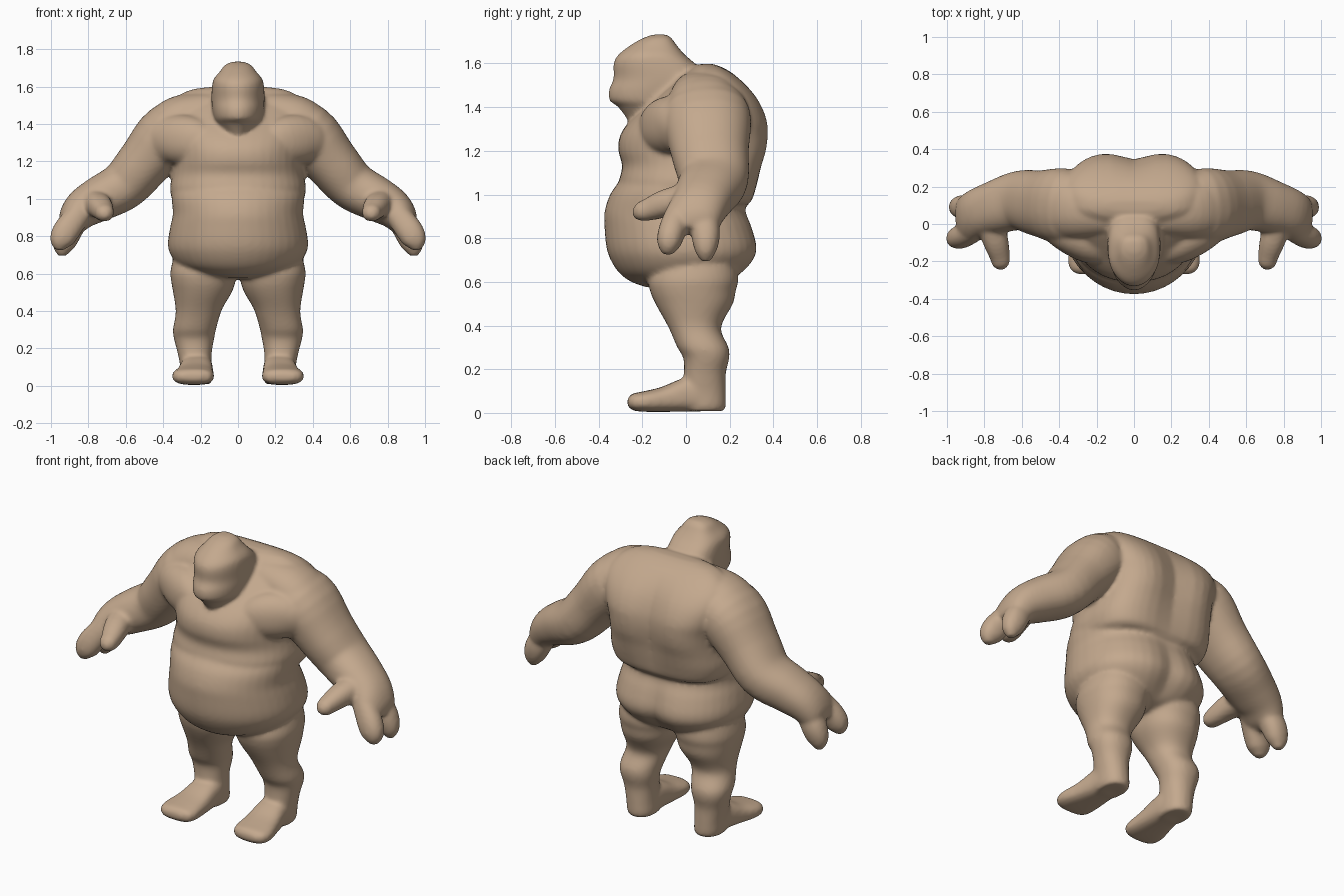
import bpy, bmesh, math
from mathutils import Vector

SEG = 40
bm = bmesh.new()


def smooth_rows(rows, steps=4):
    """Catmull-Rom interpolation through the given section rows."""
    out = []
    n = len(rows)
    for i in range(n - 1):
        p = [rows[max(0, min(n - 1, i + k))] for k in (-1, 0, 1, 2)]
        for s in range(steps):
            t = s / steps
            out.append([0.5 * (2 * b + (c - a) * t + (2 * a - 5 * b + 4 * c - d) * t * t
                               + (3 * b - a - 3 * c + d) * t ** 3)
                        for a, b, c, d in zip(*p)])
    out.append(list(rows[-1]))
    return out


def skin(rings):
    """Close a stack of rings into a solid part."""
    vs = [[bm.verts.new(co) for co in r] for r in rings]
    faces = [bm.faces.new((a[k], a[(k + 1) % SEG], b[(k + 1) % SEG], b[k]))
             for a, b in zip(vs, vs[1:]) for k in range(SEG)]
    faces += [bm.faces.new(vs[0]), bm.faces.new(vs[-1])]
    bmesh.ops.recalc_face_normals(bm, faces=faces)


def power(v, n):
    return math.copysign(abs(v) ** (2 / n), v)


def column(rows, front=2.2, back=2.2, side=1, groove_width=0.07):
    """Upright part; rows are (x, z, y front, y back, half width, back groove)."""
    rings = []
    for x, z, yf, yb, w, g in smooth_rows(rows):
        ring = []
        for k in range(SEG):
            a = 2 * math.pi * k / SEG
            c, s = math.cos(a), math.sin(a)
            n = back if s > 0 else front
            px = w * power(c, n)
            py = (yf + yb) / 2 + (yb - yf) / 2 * power(s, n)
            if s > 0:
                py -= g * math.exp(-(px / groove_width) ** 2)
            ring.append((side * (x + px), py, z))
        rings.append(ring)
    skin(rings)


def tube(rows, ref, n=2.2, side=1):
    """Part along a path; rows are (x, y, z, radius across, radius along ref)."""
    rows = smooth_rows(rows)
    pts = [Vector(r[:3]) for r in rows]
    rings = []
    for i, r in enumerate(rows):
        t = (pts[min(i + 1, len(pts) - 1)] - pts[max(i - 1, 0)]).normalized()
        v = Vector(ref)
        v = (v - t * v.dot(t)).normalized()
        u = t.cross(v)
        ring = []
        for k in range(SEG):
            a = 2 * math.pi * k / SEG
            p = pts[i] + u * r[3] * power(math.cos(a), n) + v * r[4] * power(math.sin(a), n)
            ring.append((side * p.x, p.y, p.z))
        rings.append(ring)
    skin(rings)


# Hips and overhanging belly
column([(0, 0.575, -0.18, 0.12, 0.10, 0), (0, 0.60, -0.25, 0.20, 0.22, 0.01),
        (0, 0.64, -0.305, 0.265, 0.31, 0.03), (0, 0.70, -0.345, 0.32, 0.36, 0.035),
        (0, 0.76, -0.365, 0.335, 0.375, 0.03), (0, 0.85, -0.373, 0.31, 0.362, 0.02),
        (0, 0.92, -0.373, 0.28, 0.348, 0.01), (0, 1.00, -0.348, 0.265, 0.355, 0),
        (0, 1.06, -0.307, 0.25, 0.35, 0), (0, 1.12, -0.28, 0.22, 0.32, 0)], 2.0, 2.4)

# Chest and heavy back, with a ledge over the hips
column([(0, 0.955, -0.22, 0.285, 0.31, 0), (0, 0.98, -0.28, 0.31, 0.345, 0.01),
        (0, 1.05, -0.307, 0.333, 0.363, 0.02), (0, 1.13, -0.292, 0.355, 0.352, 0.03),
        (0, 1.20, -0.31, 0.378, 0.345, 0.04), (0, 1.27, -0.302, 0.386, 0.35, 0.04),
        (0, 1.34, -0.255, 0.38, 0.37, 0.04), (0, 1.42, -0.17, 0.345, 0.385, 0.03),
        (0, 1.49, -0.09, 0.29, 0.375, 0.015), (0, 1.55, -0.01, 0.22, 0.32, 0),
        (0, 1.585, 0.03, 0.16, 0.24, 0), (0, 1.598, 0.07, 0.12, 0.14, 0)],
       2.2, 3.3, groove_width=0.1)

# Forward-leaning head with a heavy jaw
column([(0, 1.32, -0.25, -0.15, 0.03, 0), (0, 1.36, -0.28, 0.00, 0.08, 0),
        (0, 1.405, -0.315, 0.05, 0.115, 0), (0, 1.43, -0.35, 0.07, 0.128, 0),
        (0, 1.48, -0.353, 0.10, 0.138, 0), (0, 1.53, -0.332, 0.10, 0.142, 0),
        (0, 1.60, -0.332, 0.04, 0.139, 0), (0, 1.64, -0.31, -0.005, 0.13, 0),
        (0, 1.68, -0.26, -0.04, 0.097, 0), (0, 1.715, -0.20, -0.065, 0.07, 0),
        (0, 1.733, -0.15, -0.09, 0.03, 0)], 2.0, 2.8)

Y, Z = (0, 1, 0), (0, 0, 1)
for s in (1, -1):
    # Leg
    column([(0.18, 0.74, -0.12, 0.22, 0.15, 0), (0.182, 0.62, -0.17, 0.24, 0.178, 0),
            (0.185, 0.56, -0.165, 0.228, 0.172, 0), (0.19, 0.50, -0.14, 0.215, 0.157, 0),
            (0.207, 0.42, -0.095, 0.17, 0.127, 0), (0.217, 0.37, -0.07, 0.162, 0.118, 0),
            (0.233, 0.30, -0.04, 0.195, 0.115, 0), (0.235, 0.25, -0.012, 0.198, 0.107, 0),
            (0.232, 0.18, -0.01, 0.182, 0.092, 0), (0.225, 0.10, -0.02, 0.182, 0.083, 0),
            (0.22, 0.03, -0.02, 0.182, 0.08, 0), (0.22, 0.008, -0.02, 0.17, 0.07, 0)], side=s)
    # Foot
    tube([(0.22, 0.13, 0.07, 0.06, 0.06), (0.221, 0.06, 0.085, 0.083, 0.08),
          (0.222, 0.0, 0.082, 0.088, 0.078),
          (0.23, -0.10, 0.062, 0.10, 0.058), (0.24, -0.19, 0.052, 0.112, 0.047),
          (0.243, -0.245, 0.05, 0.098, 0.038), (0.243, -0.268, 0.05, 0.055, 0.015)],
         Z, 2.7, s)
    # Shoulder slope and pectoral bridging chest to arm
    tube([(0.05, 0.08, 1.47, 0.10, 0.13), (0.20, 0.08, 1.445, 0.125, 0.15),
          (0.32, 0.085, 1.395, 0.15, 0.17), (0.44, 0.09, 1.29, 0.14, 0.17),
          (0.50, 0.10, 1.22, 0.08, 0.10)], Y, 2.2, s)
    tube([(0.12, -0.15, 1.29, 0.08, 0.08), (0.24, -0.10, 1.31, 0.13, 0.11),
          (0.36, -0.02, 1.31, 0.13, 0.12), (0.47, 0.06, 1.23, 0.09, 0.09)], Y, 2.2, s)
    # Arm and palm
    tube([(0.20, 0.09, 1.43, 0.11, 0.13), (0.36, 0.095, 1.355, 0.162, 0.20),
          (0.50, 0.11, 1.195, 0.145, 0.178), (0.61, 0.125, 1.072, 0.132, 0.16),
          (0.74, 0.09, 1.00, 0.12, 0.142), (0.83, 0.06, 0.945, 0.105, 0.13),
          (0.885, 0.025, 0.88, 0.08, 0.125), (0.912, 0.015, 0.835, 0.045, 0.09)], Y, 2.2, s)
    # Front finger
    tube([(0.85, -0.03, 0.92, 0.065, 0.06), (0.917, -0.065, 0.83, 0.072, 0.062),
          (0.948, -0.08, 0.77, 0.06, 0.052), (0.957, -0.085, 0.725, 0.022, 0.022)], Y, 2.2, s)
    # Back finger
    tube([(0.85, 0.08, 0.92, 0.065, 0.06), (0.907, 0.09, 0.82, 0.07, 0.066),
          (0.935, 0.09, 0.745, 0.057, 0.05), (0.94, 0.09, 0.695, 0.022, 0.022)], Y, 2.2, s)
    # Thumb
    tube([(0.77, 0.02, 0.98, 0.075, 0.075), (0.74, -0.09, 0.96, 0.068, 0.065),
          (0.718, -0.17, 0.932, 0.055, 0.052), (0.712, -0.22, 0.92, 0.044, 0.04),
          (0.71, -0.245, 0.918, 0.015, 0.014)], Z, 2.2, s)

mesh = bpy.data.meshes.new("body")
bm.to_mesh(mesh)
bm.free()
body = bpy.data.objects.new("body", mesh)
bpy.context.collection.objects.link(body)

# Fuse all parts into one soft skin
fuse = body.modifiers.new("fuse", 'REMESH')
fuse.mode = 'VOXEL'
fuse.voxel_size = 0.012
fuse.use_smooth_shade = True
soften = body.modifiers.new("soften", 'SMOOTH')
soften.factor = 0.5
soften.iterations = 6

skin_mat = bpy.data.materials.new("tan skin")
skin_mat.diffuse_color = (0.55, 0.395, 0.27, 1)
mesh.materials.append(skin_mat)
mesh.shade_smooth()
